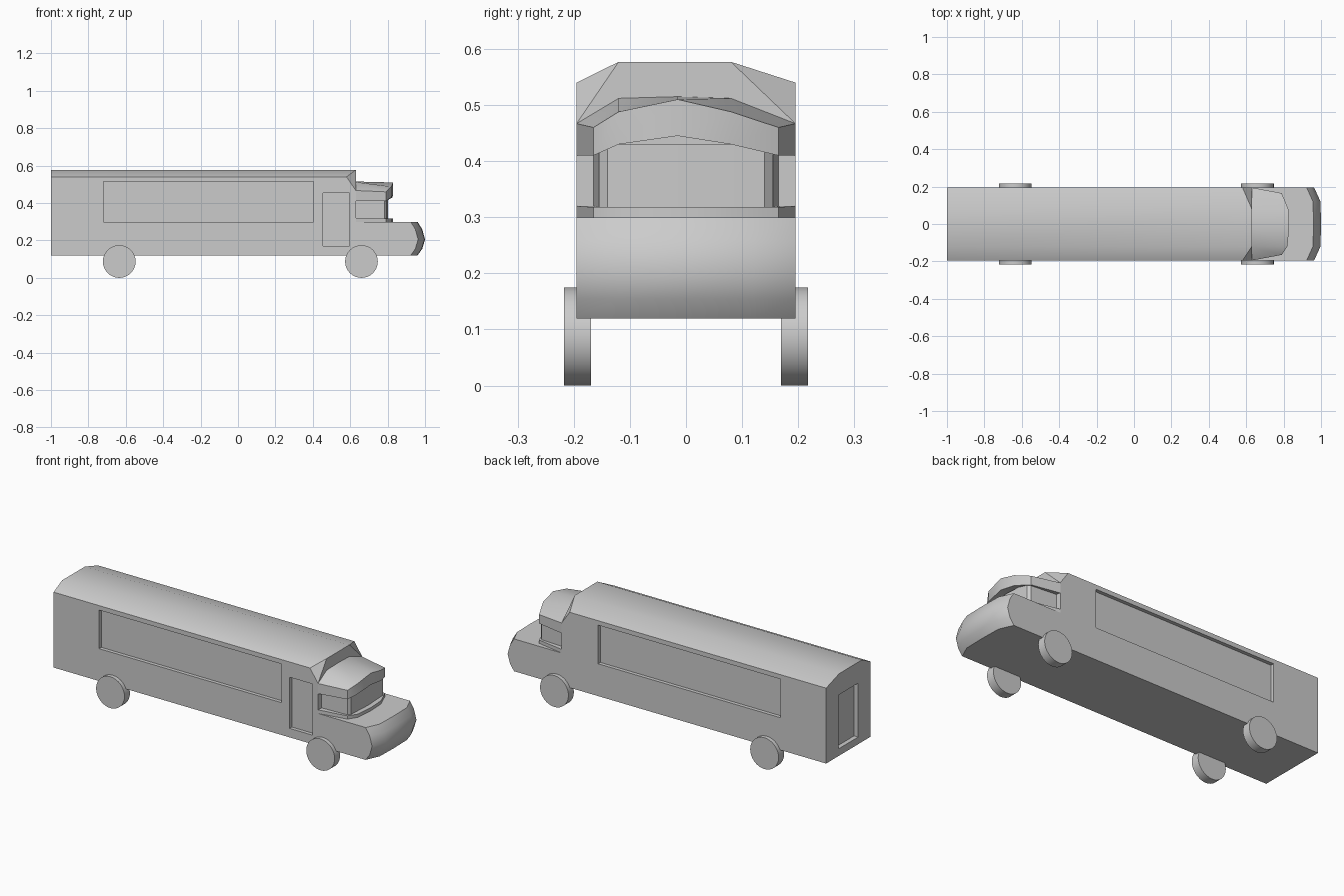
import bpy, bmesh, math

if "Cube" in bpy.data.objects:
    bpy.data.objects.remove(bpy.data.objects["Cube"])


def make(name, verts, faces, angle=30):
    me = bpy.data.meshes.new(name)
    me.from_pydata(verts, [], faces)
    bm = bmesh.new()
    bm.from_mesh(me)
    bmesh.ops.recalc_face_normals(bm, faces=bm.faces)
    bm.to_mesh(me)
    bm.free()
    ob = bpy.data.objects.new(name, me)
    bpy.context.collection.objects.link(ob)
    smooth(ob, angle)
    return ob


def smooth(ob, angle=30):
    bpy.ops.object.select_all(action='DESELECT')
    ob.select_set(True)
    bpy.context.view_layer.objects.active = ob
    bpy.ops.object.shade_smooth_by_angle(angle=math.radians(angle))


def loft(name, rings, end_faces=None, angle=30):
    """Join equal-length rings of points; cap both ends."""
    n = len(rings[0])
    verts = [p for r in rings for p in r]
    faces = [(k * n + i, k * n + (i + 1) % n, (k + 1) * n + (i + 1) % n, (k + 1) * n + i)
             for k in range(len(rings) - 1) for i in range(n)]
    faces.append(tuple(range(n)))
    last = (len(rings) - 1) * n
    faces += [tuple(last + i for i in f) for f in (end_faces or [range(n)])]
    return make(name, verts, faces, angle)


def recess(target, lo, hi):
    """Cut a box-shaped recess between two corners."""
    bpy.ops.mesh.primitive_cube_add(size=1, location=[(a + b) / 2 for a, b in zip(lo, hi)])
    cutter = bpy.context.object
    cutter.scale = [b - a for a, b in zip(lo, hi)]
    cutter.hide_render = True
    mod = target.modifiers.new("recess", 'BOOLEAN')
    mod.operation, mod.solver, mod.object = 'DIFFERENCE', 'EXACT', cutter
    bpy.context.view_layer.objects.active = target
    bpy.ops.object.modifier_apply(modifier=mod.name)
    bpy.data.objects.remove(cutter)


W = 0.195

# Long passenger body: (y, z, front x), with swept-back roof corners
section = [(-W, .12, .63), (-W, .467, .63), (-W, .54, .58), (-.12, .577, .63),
           (.08, .577, .63), (W, .54, .58), (W, .467, .63), (W, .12, .63)]
body = loft("bus_body", [[(-1, y, z) for y, z, x in section],
                         [(x, y, z) for y, z, x in section]],
            [(0, 1, 3, 4, 6, 7), (1, 2, 3), (4, 5, 6)])

# Side panels, front-side door and rear door
for s in (-1, 1):
    y0, y1 = sorted((s * .175, s * .3))
    recess(body, (-.72, y0, .30), (.405, y1, .515))
recess(body, (.455, -.3, .17), (.597, -.175, .455))
recess(body, (-1.1, -.087, .16), (-.975, .087, .46))
smooth(body)

# Rounded nose: cross-sections across y with the corners set back
nose_profile = [(.63, .12), (.96, .12), (.985, .155), (1.0, .205),
                (.985, .26), (.96, .30), (.63, .30)]
nose = [[(x - back * (x > .7), y, z) for x, z in nose_profile]
        for y, back in ((-W, .037), (-.12, .003), (0, 0), (.12, .003), (W, .037))]
loft("nose", nose, angle=40)


# Cab layers: (rear y, front y, front x)
plan = [(-W, -.165, .79), (-.12, -.12, .82), (-.015, -.015, .83),
        (.08, .08, .825), (W, .165, .79)]
sill = [[(.63, r, .30), (x, f, .30), (x, f, .318), (.63, r, .32)] for r, f, x in plan]
loft("window_sill", sill)

roof_rear = (.467, .512, .515, .512, .467)
roof_front = (.46, .488, .51, .488, .46)
roof_under = (.41, .43, .445, .43, .41)
visor = [[(.63, r, b), (x, f, b), (x, f, t), (.63, r, q)]
         for (r, f, x), q, t, b in zip(plan, roof_rear, roof_front, roof_under)]
loft("cab_roof_visor", visor)

# Inset cab glazing
glass_plan = [(.63, -.165), (.782, -.155), (.795, -.14), (.803, 0), (.795, .14), (.782, .155), (.63, .165)]
loft("cab_windows", [[(x, y, .31) for x, y in glass_plan],
                     [(x, y, .43 if abs(y) < .145 else .415) for x, y in glass_plan]])

# Wheels
for label, x in (("rear", -.635), ("front", .66)):
    for side, s in (("near", -1), ("far", 1)):
        bpy.ops.mesh.primitive_cylinder_add(vertices=32, radius=.0875, depth=.048,
                                            location=(x, s * .193, .0875),
                                            rotation=(math.pi / 2, 0, 0))
        wheel = bpy.context.object
        wheel.name = f"{label}_wheel_{side}"
        smooth(wheel)
